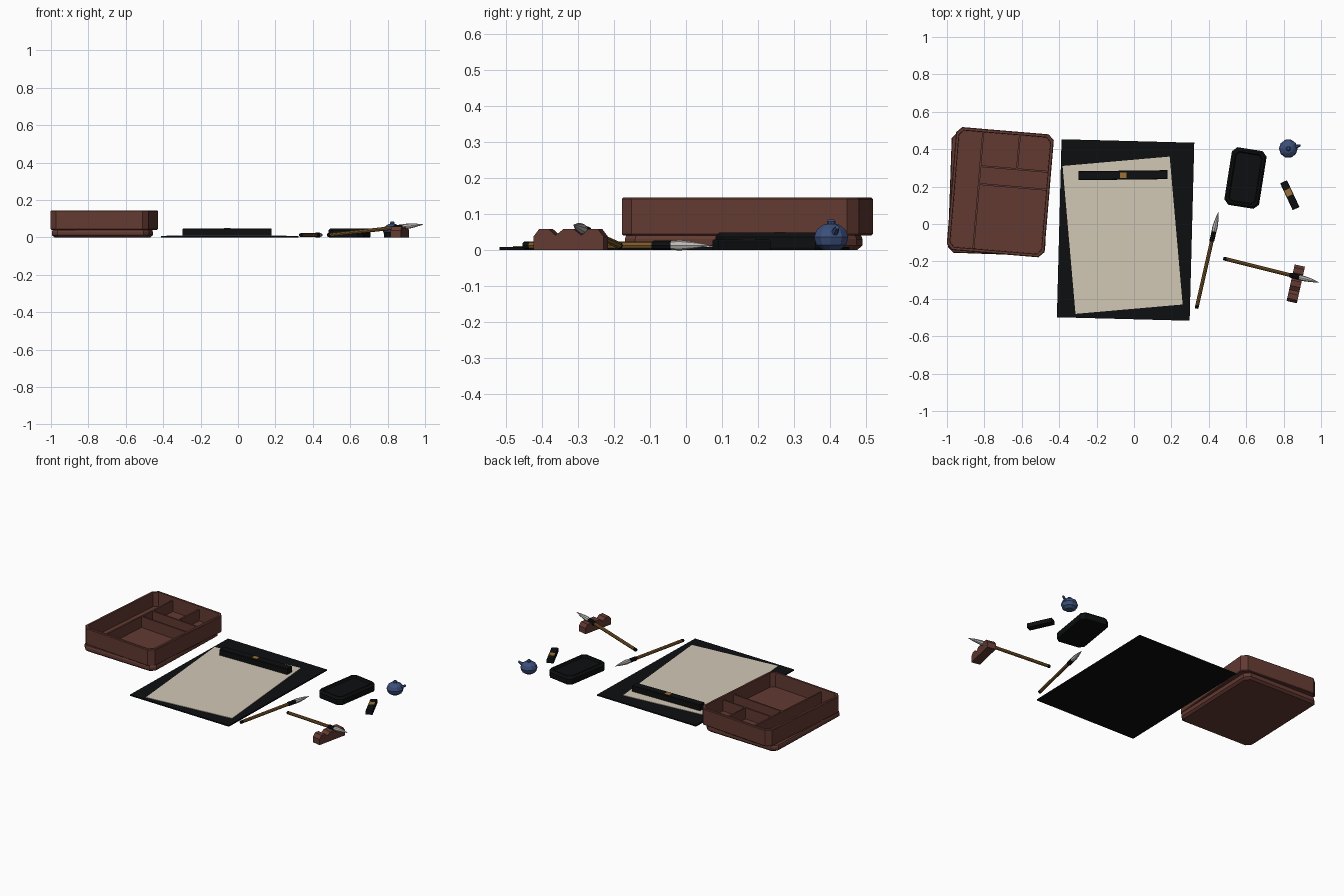
import bpy, bmesh, math
from mathutils import Vector

if "Cube" in bpy.data.objects:
    bpy.data.objects.remove(bpy.data.objects["Cube"])


def mat(name, rgb):
    m = bpy.data.materials.new(name)
    m.diffuse_color = (*rgb, 1)
    m.use_nodes = True
    m.node_tree.nodes["Principled BSDF"].inputs["Base Color"].default_value = m.diffuse_color
    return m


WOOD = mat("red_brown_wood", (0.125, 0.042, 0.032))
BLACK = mat("black", (0.004, 0.0045, 0.005))
PAPER = mat("cream_paper", (0.64, 0.58, 0.47))
GOLD = mat("gold", (0.33, 0.17, 0.035))
BAMBOO = mat("bamboo", (0.20, 0.10, 0.022))
BLUE = mat("blue_glaze", (0.045, 0.08, 0.2))
HAIR = mat("pale_bristle", (0.5, 0.48, 0.46))


def loft(name, rings, mats, ids=None):
    """Skin a list of equal-length rings, cap both ends; ids = material per band."""
    bm = bmesh.new()
    loops = [[bm.verts.new(p) for p in r] for r in rings]
    bm.faces.new(loops[0])
    for k, (r, s) in enumerate(zip(loops, loops[1:])):
        for i in range(len(r)):
            j = (i + 1) % len(r)
            f = bm.faces.new((r[i], r[j], s[j], s[i]))
            f.material_index = ids[k] if ids else 0
    last = bm.faces.new(loops[-1])
    last.material_index = ids[-1] if ids else 0
    bmesh.ops.recalc_face_normals(bm, faces=bm.faces)
    me = bpy.data.meshes.new(name)
    bm.to_mesh(me)
    bm.free()
    for m in mats:
        me.materials.append(m)
    ob = bpy.data.objects.new(name, me)
    bpy.context.collection.objects.link(ob)
    return ob


def rect(a, b, c, z):
    """Rectangle of half sizes a, b with corners cut by c."""
    if c == 0:
        return [(-a, -b, z), (a, -b, z), (a, b, z), (-a, b, z)]
    return [(-a + c, -b, z), (a - c, -b, z), (a, -b + c, z), (a, b - c, z),
            (a - c, b, z), (-a + c, b, z), (-a, b - c, z), (-a, -b + c, z)]


def slab(name, a, b, c, steps, m, x, y, deg):
    """Stack of (inset, z) steps on a cut-corner rectangle."""
    ob = loft(name, [rect(a - i, b - i, max(c - i * 0.4, 0) if c else 0, z)
                     for i, z in steps], [m])
    ob.location = (x, y, 0)
    ob.rotation_euler.z = math.radians(deg)
    return ob


def block(name, x, y, a, b, z0, z1, m, parent):
    """Plain box in the frame of another part."""
    ob = slab(name, a, b, 0, [(0, z0), (0, z1)], m, x, y, 0)
    ob.parent = parent
    return ob


def lathe(name, profile, n, mats, ids, start, direction):
    """Revolve (radius, height) points about an axis."""
    rings = [[(r * math.cos(2 * math.pi * i / n), r * math.sin(2 * math.pi * i / n), h)
              for i in range(n)] for r, h in profile]
    ob = loft(name, rings, mats, ids)
    ob.location = start
    ob.rotation_mode = 'QUATERNION'
    ob.rotation_quaternion = Vector(direction).to_track_quat('Z', 'Y')
    return ob


# Writing box: upturned lid below, open tray on top
slab("box_lid", 0.26, 0.322, 0.03, [(0.014, 0), (0, 0.012), (0, 0.03), (0.004, 0.04)],
     WOOD, -0.725, 0.16, -2)
tray = slab("box_tray", 0.262, 0.33, 0.03,
            [(0.004, 0.04), (0, 0.044), (0, 0.141), (0.004, 0.145), (0.016, 0.145), (0.018, 0.055)],
            WOOD, -0.715, 0.17, -4.8)
# Tray dividers
for i, (x, y, a, b) in enumerate([(-0.118, 0, 0.005, 0.313), (0.065, 0.13, 0.18, 0.005),
                                  (0.065, 0.034, 0.18, 0.005), (0.079, 0.222, 0.005, 0.091)]):
    block(f"tray_divider_{i + 1}", x, y, a, b, 0.054, 0.125, WOOD, tray)

# Desk mat and paper sheet
slab("desk_mat", 0.355, 0.476, 0, [(0, 0), (0, 0.008)], BLACK, -0.045, -0.032, -1.5)
slab("paper_sheet", 0.2875, 0.397, 0, [(0, 0.007), (0, 0.0105)], PAPER, -0.061, -0.06, 5)

# Paperweight bar with gold inlay
bar = slab("paperweight", 0.238, 0.024, 0, [(0, 0.01), (0, 0.045), (0.003, 0.048)],
           BLACK, -0.058, 0.261, 0.7)
block("paperweight_inlay", 0, 0, 0.017, 0.015, 0.045, 0.0495, GOLD, bar)

# Ink stone with shallow basin
slab("ink_stone", 0.094, 0.156, 0.026,
     [(0.003, 0), (0, 0.006), (0, 0.036), (0.01, 0.048), (0.02, 0.048), (0.026, 0.036)],
     BLACK, 0.596, 0.246, -9)

# Ink stick with gold panel
stick = slab("ink_stick", 0.02, 0.079, 0, [(0, 0), (0, 0.025), (0.002, 0.028)],
             BLACK, 0.833, 0.154, 25)
block("ink_stick_panel", 0, 0.016, 0.0165, 0.018, 0.025, 0.0295, GOLD, stick)

# Water dropper: faceted pot, knob and spout
lathe("water_dropper", [(0.025, 0), (0.043, 0.013), (0.05, 0.035), (0.042, 0.056),
                        (0.024, 0.069), (0.012, 0.072), (0.013, 0.078), (0.008, 0.084)],
      10, [BLUE], None, (0.825, 0.403, 0), (0, 0, 1))
lathe("dropper_spout", [(0.011, 0), (0.006, 0.032)], 6, [BLUE], None,
      (0.861, 0.412, 0.047), (0.85, 0.25, 0.5))

# Brush rest: three humps with two notches
profile = [(-0.1, 0), (-0.1, 0.036), (-0.084, 0.057), (-0.056, 0.057), (-0.037, 0.04),
           (-0.015, 0.057), (0.015, 0.057), (0.037, 0.04), (0.056, 0.057), (0.084, 0.057),
           (0.1, 0.036), (0.1, 0)]
rest = loft("brush_rest", [[(x, y, z) for y, z in profile] for x in (-0.028, 0.028)], [WOOD])
rest.location = (0.865, -0.32, 0)
rest.rotation_euler.z = math.radians(-12.5)


# Brushes: black end cap, bamboo handle, black ferrule, bristle tip
def brush(name, start, end):
    d = Vector(end) - Vector(start)
    L = d.length
    prof = [(0.008, 0), (0.01, 0.003), (0.01, 0.018), (0.01, L - 0.165), (0.013, L - 0.16),
            (0.013, L - 0.11), (0.0145, L - 0.085), (0.009, L - 0.04), (0.0008, L)]
    lathe(name, prof, 8, [BLACK, BAMBOO, HAIR], [0, 0, 1, 0, 0, 2, 2, 2], start, d)


brush("brush_on_table", (0.334, -0.452, 0.0125), (0.452, 0.067, 0.0125))
brush("brush_on_rest", (0.478, -0.184, 0.0115), (0.99, -0.312, 0.069))
